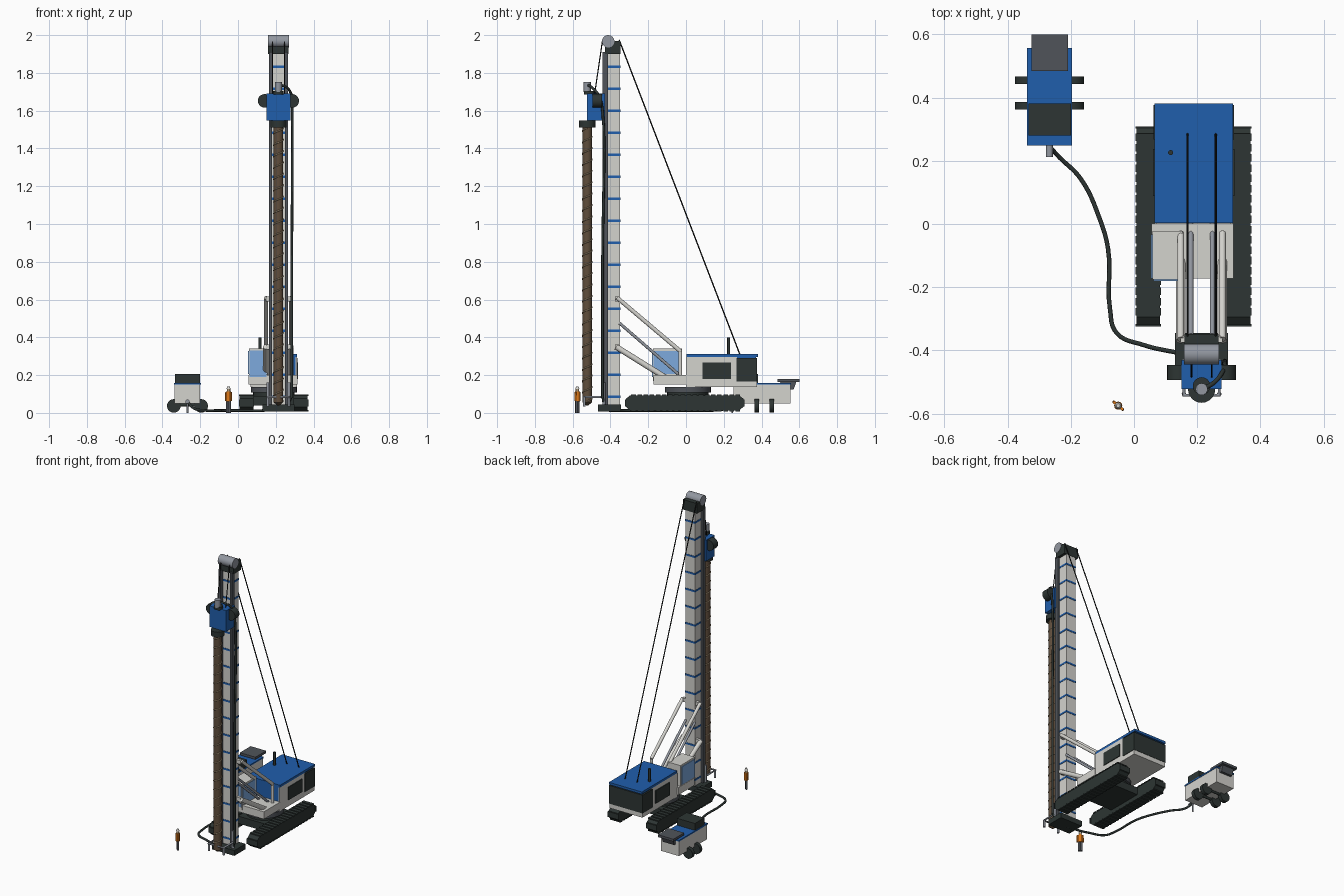
import bpy, bmesh, math
from mathutils import Vector

if "Cube" in bpy.data.objects:
    bpy.data.objects.remove(bpy.data.objects["Cube"])


def mat(name, r, g, b):
    m = bpy.data.materials.new(name)
    lin = [((c / 255 + 0.055) / 1.055) ** 2.4 for c in (r, g, b)]
    m.diffuse_color = (*lin, 1)
    m.use_nodes = True
    m.node_tree.nodes["Principled BSDF"].inputs["Base Color"].default_value = m.diffuse_color
    return m


BLUE = mat("blue_paint", 32, 94, 172)
WHITE = mat("light_grey_paint", 212, 211, 206)
DARK = mat("dark_rubber", 45, 53, 51)
STEEL = mat("steel", 146, 151, 160)
IRON = mat("dark_steel", 80, 84, 90)
GLASS = mat("pale_blue_glass", 125, 170, 222)
BROWN = mat("auger_brown", 96, 78, 60)
TAN = mat("flight_tan", 172, 152, 122)
ORANGE = mat("orange_cloth", 224, 122, 26)
BLACK = mat("cable_black", 26, 28, 28)


def add(name, bm, m, smooth=False):
    me = bpy.data.meshes.new(name)
    bmesh.ops.recalc_face_normals(bm, faces=bm.faces)
    bm.to_mesh(me)
    bm.free()
    me.materials.append(m)
    o = bpy.data.objects.new(name, me)
    bpy.context.collection.objects.link(o)
    if smooth:
        bpy.ops.object.select_all(action='DESELECT')
        o.select_set(True)
        bpy.context.view_layer.objects.active = o
        bpy.ops.object.shade_smooth_by_angle(angle=math.radians(40))
    return o


def box(name, m, x0, x1, y0, y1, z0, z1):
    bm = bmesh.new()
    bmesh.ops.create_cube(bm, size=1)
    for v in bm.verts:
        v.co = (x0 if v.co.x < 0 else x1, y0 if v.co.y < 0 else y1, z0 if v.co.z < 0 else z1)
    return add(name, bm, m)


def rod(name, m, a, b, r, r2=None, n=16):
    a, b = Vector(a), Vector(b)
    bm = bmesh.new()
    bmesh.ops.create_cone(bm, cap_ends=True, segments=n, radius1=r,
                          radius2=r if r2 is None else r2, depth=(b - a).length)
    q = (b - a).to_track_quat('Z', 'Y')
    for v in bm.verts:
        v.co = q @ v.co + (a + b) / 2
    return add(name, bm, m, n > 8)


def tube(name, m, pts, r, curved=True, res=2):
    cu = bpy.data.curves.new(name, 'CURVE')
    cu.dimensions = '3D'
    cu.bevel_depth, cu.bevel_resolution, cu.use_fill_caps = r, res, True
    cu.resolution_u = 6
    if curved:
        s = cu.splines.new('BEZIER')
        s.bezier_points.add(len(pts) - 1)
        for p, c in zip(s.bezier_points, pts):
            p.co = c
            p.handle_left_type = p.handle_right_type = 'AUTO'
    else:
        s = cu.splines.new('POLY')
        s.points.add(len(pts) - 1)
        for p, c in zip(s.points, pts):
            p.co = (*c, 1)
    cu.materials.append(m)
    o = bpy.data.objects.new(name, cu)
    bpy.context.collection.objects.link(o)
    bpy.ops.object.select_all(action='DESELECT')
    o.select_set(True)
    bpy.context.view_layer.objects.active = o
    bpy.ops.object.convert(target='MESH')
    return o


def prism(name, m, profile, x0, x1):
    bm = bmesh.new()
    f = bm.faces.new([bm.verts.new((x0, y, z)) for y, z in profile])
    r = bmesh.ops.extrude_face_region(bm, geom=[f])
    for v in r['geom']:
        if isinstance(v, bmesh.types.BMVert):
            v.co.x = x1
    return add(name, bm, m)


# Crawler tracks with shoes
track = [(-0.295, 0.012), (0.28, 0.012), (0.304, 0.032), (0.304, 0.075),
         (0.28, 0.093), (-0.295, 0.093), (-0.318, 0.075), (-0.318, 0.032)]
for side, x in (("left", 0.008), ("right", 0.295)):
    prism(side + "_track", DARK, track, x, x + 0.074)
    for i in range(18):
        y = -0.29 + i * 0.0325
        for part, z in (("upper", 0.090), ("lower", 0.008)):
            box(f"{side}_{part}_shoe", DARK, x - 0.003, x + 0.077, y, y + 0.024, z, z + 0.007)
    for y0, y1 in ((0.302, 0.309), (-0.324, -0.316)):
        box(side + "_end_shoe", DARK, x - 0.003, x + 0.077, y0, y1, 0.035, 0.072)

# Undercarriage and slewing ring
box("car_body", DARK, 0.08, 0.297, -0.12, 0.13, 0.04, 0.09)
rod("slewing_base", DARK, (0.19, 0.01, 0.08), (0.19, 0.01, 0.112), 0.11, n=32)
rod("slewing_ring", IRON, (0.19, 0.01, 0.108), (0.19, 0.01, 0.138), 0.122, n=32)

# Engine house
box("house_floor", WHITE, 0.065, 0.313, 0.0, 0.375, 0.136, 0.166)
box("house_core", BLUE, 0.073, 0.306, 0.004, 0.37, 0.166, 0.297)
box("house_roof", BLUE, 0.065, 0.313, 0.003, 0.381, 0.297, 0.313)
for side, x in (("left", 0.065), ("right", 0.305)):
    box(side + "_house_panel", WHITE, x, x + 0.008, 0.0, 0.27, 0.16, 0.297)
for side, x in (("left", 0.06), ("right", 0.311)):
    box(side + "_grille", DARK, x, x + 0.007, 0.088, 0.238, 0.18, 0.268)
box("counterweight", DARK, 0.062, 0.316, 0.268, 0.377, 0.166, 0.29)
rod("exhaust", DARK, (0.116, 0.226, 0.31), (0.116, 0.226, 0.40), 0.008)

# Front deck and cab
box("front_deck", WHITE, 0.056, 0.315, -0.172, 0.002, 0.15, 0.2)
box("cab", WHITE, 0.058, 0.154, -0.176, -0.022, 0.17, 0.34)
box("cab_windscreen", GLASS, 0.061, 0.151, -0.181, -0.175, 0.19, 0.33)
for side, x in (("left", 0.054), ("right", 0.152)):
    box(side + "_cab_window", GLASS, x, x + 0.005, -0.172, -0.034, 0.206, 0.328)

# Mast with coloured joint bands
MX = 0.214
box("mast_foot", DARK, 0.13, 0.298, -0.465, -0.345, 0.008, 0.044)
box("mast", WHITE, MX - 0.036, MX + 0.036, -0.414, -0.35, 0.04, 1.91)
for i in range(16):
    z = 0.085 + i * 0.1165
    box("mast_band", BLUE, MX - 0.038, MX + 0.038, -0.416, -0.348, z - 0.006, z + 0.006)
for s in (-1, 1):
    x = MX + s * 0.043
    box("guide_rail", IRON, x - 0.008, x + 0.008, -0.442, -0.414, 0.044, 1.91)
box("mast_head", DARK, 0.16, 0.268, -0.43, -0.348, 1.9, 1.968)
rod("head_sheave", STEEL, (0.159, -0.412, 1.967), (0.269, -0.412, 1.967), 0.033, n=24)

# Struts, rams and cables in mirrored pairs
for s in (-1, 1):
    x = MX + s * 0.066
    rod("upper_strut", WHITE, (x, -0.365, 0.61), (x, -0.028, 0.325), 0.011)
    rod("strut_post", WHITE, (x, -0.03, 0.18), (x, -0.03, 0.325), 0.010)
    rod("lower_strut", WHITE, (x, -0.37, 0.35), (x, -0.105, 0.185), 0.015)
    box("strut_bracket", WHITE, min(x, MX), max(x, MX), -0.375, -0.355, 0.335, 0.362)
    box("strut_bracket", WHITE, min(x, MX), max(x, MX), -0.375, -0.355, 0.59, 0.615)
    x = MX + s * 0.034
    rod("mast_ram", STEEL, (x, -0.352, 0.475), (x, 0.0, 0.17), 0.008)
    x = MX + s * 0.045
    rod("stay_cable", BLACK, (x, -0.354, 1.975), (x, 0.285, 0.31), 0.0035, n=8)
    x = MX + s * 0.032
    rod("hoist_cable", BLACK, (x, -0.443, 1.965), (x, -0.485, 1.68), 0.003, n=8)

# Rotary drive
AY = -0.523
box("drive_body", BLUE, 0.151, 0.277, -0.523, -0.43, 1.547, 1.69)
rod("drive_collar", DARK, (MX, AY, 1.512), (MX, AY, 1.547), 0.043, n=24)
for s in (-1, 1):
    x = MX + s * 0.073
    rod("drive_motor", DARK, (x, -0.494, 1.652), (x, -0.446, 1.652), 0.036, n=20)
rod("drive_spindle", DARK, (MX, AY + 0.01, 1.685), (MX, AY + 0.01, 1.705), 0.028)
rod("swivel", STEEL, (MX, AY, 1.70), (MX, AY, 1.752), 0.019)

# Auger with wound flight
rod("auger_core", BROWN, (MX, AY, 0.055), (MX, AY, 1.515), 0.0255, n=20)
rod("auger_tip", BROWN, (MX, AY, 0.04), (MX, AY, 0.056), 0.006, 0.0255)
TURNS, SEG = 24, 16
helix = [(MX + 0.0255 * math.cos(i * math.tau / SEG), AY + 0.0255 * math.sin(i * math.tau / SEG),
          0.062 + 1.445 * i / (TURNS * SEG)) for i in range(TURNS * SEG + 1)]
tube("auger_flight", TAN, helix, 0.0035, curved=False, res=1)

# Auger guide at the foot
tube("auger_guide", STEEL, [(0.158, -0.43, 0.084), (0.158, -0.542, 0.084), (0.27, -0.542, 0.084),
                            (0.27, -0.43, 0.084)], 0.006, curved=False)
for x in (0.158, 0.27):
    rod("guide_leg", STEEL, (x, -0.538, 0.035), (x, -0.538, 0.084), 0.007)
    rod("guide_post", STEEL, (x, -0.435, 0.04), (x, -0.435, 0.16), 0.008)

# Concrete hose on the ground and up the mast
tube("ground_hose", DARK, [(-0.268, 0.245, 0.06), (-0.235, 0.21, 0.025), (-0.17, 0.145, 0.013),
                           (-0.11, 0.02, 0.013), (-0.082, -0.08, 0.013), (-0.076, -0.27, 0.013),
                           (-0.055, -0.345, 0.013), (0.03, -0.383, 0.013), (0.14, -0.408, 0.013),
                           (0.25, -0.43, 0.03), (0.285, -0.442, 0.09)], 0.007)
tube("mast_hose", DARK, [(0.285, -0.442, 0.08), (0.285, -0.442, 0.8), (0.287, -0.442, 1.6),
                         (0.284, -0.462, 1.68), (0.25, -0.505, 1.728), (MX, AY, 1.735)], 0.007)

# Concrete pump trailer
box("pump_body", WHITE, -0.335, -0.2, 0.252, 0.553, 0.05, 0.15)
box("pump_lid", BLUE, -0.338, -0.197, 0.249, 0.557, 0.15, 0.159)
box("pump_engine_cover", DARK, -0.334, -0.2, 0.28, 0.382, 0.159, 0.206)
prism("hopper", IRON, [(0.515, 0.125), (0.57, 0.125), (0.585, 0.166), (0.497, 0.166)], -0.31, -0.225)
box("hopper_rim", IRON, -0.325, -0.209, 0.485, 0.6, 0.164, 0.18)
for x in (-0.34, -0.195):
    for y in (0.374, 0.455):
        rod("pump_wheel", DARK, (x, y - 0.012, 0.037), (x, y + 0.012, 0.037), 0.036, n=20)
for y in (0.374, 0.455):
    rod("pump_axle", DARK, (-0.34, y, 0.042), (-0.195, y, 0.042), 0.008)
rod("pump_outlet", STEEL, (-0.268, 0.255, 0.06), (-0.268, 0.212, 0.06), 0.011)
rod("pump_jack", STEEL, (-0.268, 0.245, 0.0), (-0.268, 0.245, 0.07), 0.005)

# Worker standing turned to one side
c, s = math.cos(math.radians(-40)), math.sin(math.radians(-40))


def at(u, z):
    return (-0.05 + u * c, -0.575 + u * s, z)


for u in (-0.007, 0.007):
    rod("worker_leg", IRON, at(u, 0.0), at(u, 0.064), 0.0075, n=10)
rod("worker_torso", ORANGE, at(0, 0.06), at(0, 0.113), 0.013, n=12)
for u in (-0.018, 0.018):
    rod("worker_arm", ORANGE, at(u, 0.064), at(u * 0.9, 0.11), 0.005, n=10)
rod("worker_head", TAN, at(0, 0.112), at(0, 0.130), 0.009, n=12)
rod("worker_helmet", WHITE, at(0, 0.127), at(0, 0.141), 0.011, 0.006, n=12)
